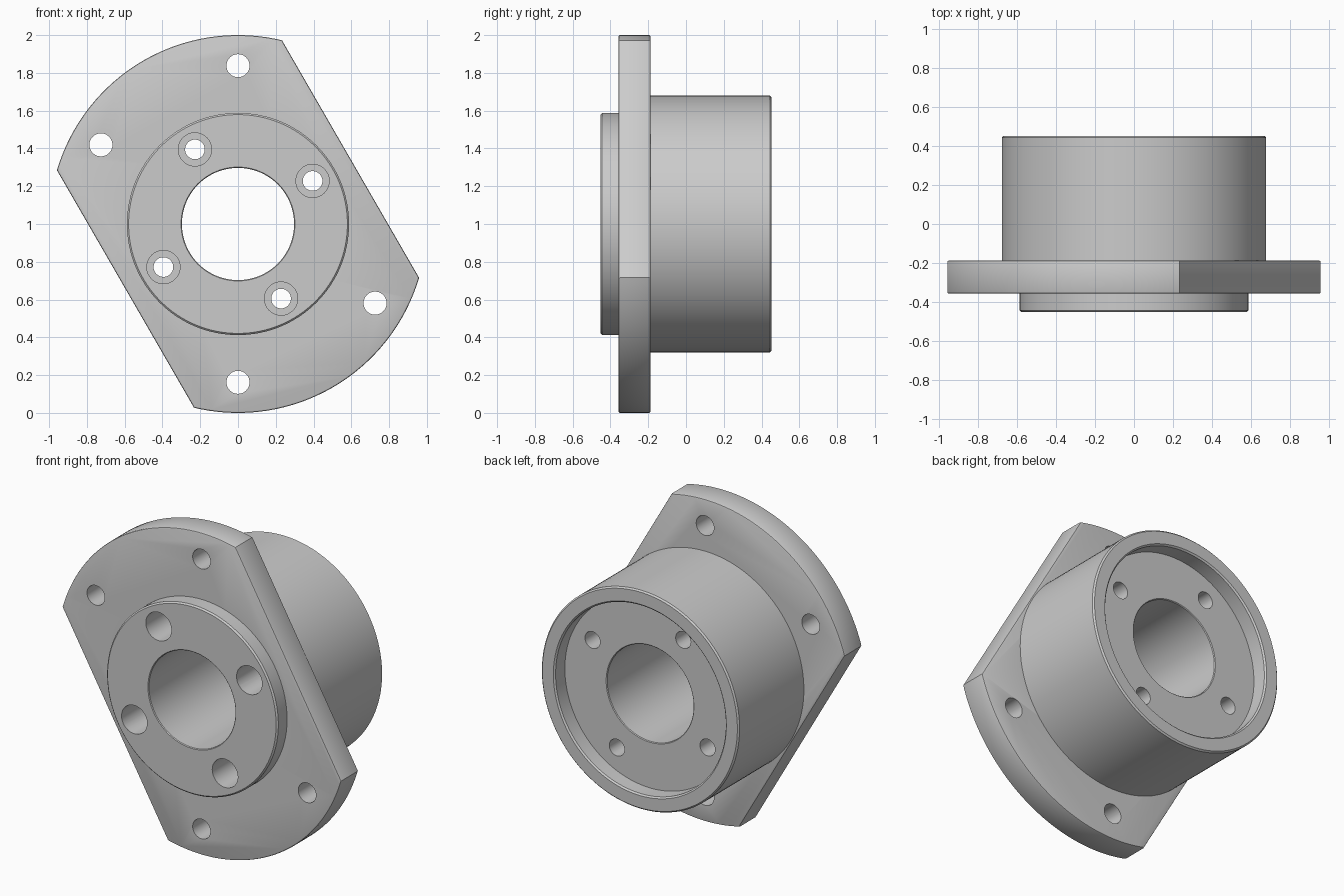
import bpy, bmesh, math
from mathutils import Matrix, Vector

if "Cube" in bpy.data.objects:
    bpy.data.objects.remove(bpy.data.objects["Cube"])

CZ = 1.0                      # height of the main axis
FRONT, FLANGE_F, FLANGE_B, BACK = -0.453, -0.358, -0.187, 0.453
STEPS = 128

metal = bpy.data.materials.new("grey metal")
metal.use_nodes = True
GREY = (0.6, 0.6, 0.6, 1)
metal.diffuse_color = GREY
metal.node_tree.nodes["Principled BSDF"].inputs["Base Color"].default_value = GREY


def make_object(name, bm):
    bmesh.ops.recalc_face_normals(bm, faces=bm.faces)
    mesh = bpy.data.meshes.new(name)
    bm.to_mesh(mesh)
    bm.free()
    mesh.materials.append(metal)
    obj = bpy.data.objects.new(name, mesh)
    bpy.context.collection.objects.link(obj)
    return obj


def lathe(name, profile):
    """Revolve a closed (radius, y) profile around the main axis."""
    bm = bmesh.new()
    rings = []
    for i in range(STEPS):
        a = math.tau * i / STEPS
        rings.append([bm.verts.new((r * math.cos(a), y, CZ + r * math.sin(a)))
                      for r, y in profile])
    n = len(profile)
    for i, ring in enumerate(rings):
        after = rings[(i + 1) % STEPS]
        for j in range(n):
            k = (j + 1) % n
            bm.faces.new((ring[j], ring[k], after[k], after[j]))
    return make_object(name, bm)


def cutter(radius, y0, y1, dist=0, degrees=0, sides=48):
    """Cylinder along y, placed at a polar position around the main axis."""
    a = math.radians(degrees)
    bm = bmesh.new()
    place = (Matrix.Translation((dist * math.cos(a), (y0 + y1) / 2, CZ + dist * math.sin(a)))
             @ Matrix.Rotation(math.pi / 2, 4, "X"))
    bmesh.ops.create_cone(bm, cap_ends=True, segments=sides, radius1=radius,
                          radius2=radius, depth=y1 - y0, matrix=place)
    obj = make_object("hole_cutter", bm)
    obj.hide_render = True
    return obj


def apply_all(obj):
    bpy.ops.object.select_all(action="DESELECT")
    obj.select_set(True)
    bpy.context.view_layer.objects.active = obj
    for mod in list(obj.modifiers):
        bpy.ops.object.modifier_apply(modifier=mod.name)


def drill(obj, cutters):
    for c in cutters:
        mod = obj.modifiers.new("drill", "BOOLEAN")
        mod.operation, mod.solver, mod.object = "DIFFERENCE", "EXACT", c
    apply_all(obj)
    for c in cutters:
        bpy.data.objects.remove(c)
    bpy.ops.object.shade_smooth_by_angle(angle=math.radians(25))


# Housing: front boss, barrel, rear recess and bore in one turned profile
E = 0.009                     # small edge break
BORE, BOSS, BARREL, RECESS, FLOOR = 0.297, 0.588, 0.679, 0.585, BACK - 0.1
body = lathe("housing_body", [
    (BORE + E / 2, FRONT), (BOSS - E, FRONT), (BOSS, FRONT + E),
    (BOSS, FLANGE_F + 0.02), (BARREL, FLANGE_F + 0.02),
    (BARREL, BACK - E), (BARREL - E, BACK),
    (RECESS + E, BACK), (RECESS, BACK - E), (RECESS, FLOOR),
    (BORE + E / 2, FLOOR), (BORE, FLOOR - E / 2), (BORE, FRONT + E / 2)])

# Counterbored screw holes through the housing
holes = []
for deg in (30, 120, 210, 300):
    holes.append(cutter(0.052, -0.6, 0.6, 0.456, deg))
    holes.append(cutter(0.088, -0.6, 0.0, 0.456, deg))
drill(body, holes)

# Flange: disc with two parallel flats facing 30 and 210 degrees
R, FLAT = 1.0, 0.688
half = math.acos(FLAT / R)
bm = bmesh.new()
outline = []
for side in (math.radians(30), math.radians(210)):
    start, span = side + half, math.pi - 2 * half
    for i in range(65):
        a = start + span * i / 64
        outline.append(bm.verts.new((R * math.cos(a), FLANGE_F, CZ + R * math.sin(a))))
face = bm.faces.new(outline)
extruded = bmesh.ops.extrude_face_region(bm, geom=[face])
bmesh.ops.translate(bm, vec=Vector((0, FLANGE_B - FLANGE_F, 0)),
                    verts=[v for v in extruded["geom"] if isinstance(v, bmesh.types.BMVert)])
flange = make_object("mounting_flange", bm)
bevel = flange.modifiers.new("edge_break", "BEVEL")
bevel.width, bevel.segments, bevel.angle_limit = E, 2, math.radians(80)
apply_all(flange)

# Four mounting holes plus the seat for the housing
drill(flange, [cutter(0.061, -0.6, 0.2, 0.838, deg) for deg in (90, 150, 270, 330)]
      + [cutter(0.566, -0.6, 0.2, sides=STEPS)])
